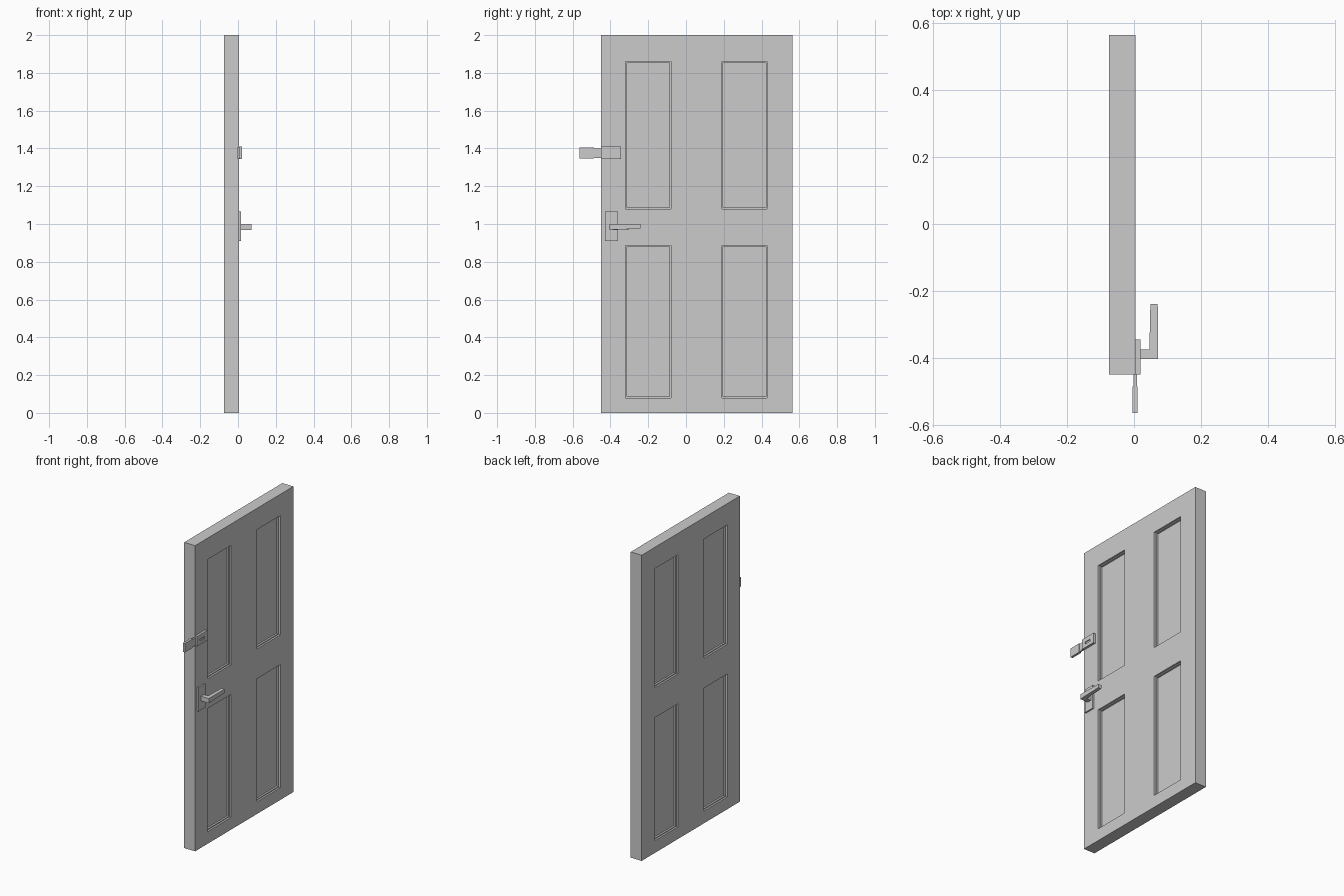
import bpy, bmesh

if "Cube" in bpy.data.objects:
    bpy.data.objects.remove(bpy.data.objects["Cube"])


def finish(name, bm):
    bmesh.ops.recalc_face_normals(bm, faces=bm.faces[:])
    me = bpy.data.meshes.new(name)
    bm.to_mesh(me)
    bm.free()
    ob = bpy.data.objects.new(name, me)
    bpy.context.collection.objects.link(ob)
    return ob


def add_box(bm, x, y, z):
    vs = bmesh.ops.create_cube(bm, size=1)["verts"]
    for v in vs:
        v.co = [a + (c + .5) * (b - a) for c, (a, b) in zip(v.co, (x, y, z))]
    return vs


def cut(bm, axis, values):
    normal = [0, 0, 0]
    normal[axis] = 1
    for c in values:
        co = [0, 0, 0]
        co[axis] = c
        bmesh.ops.bisect_plane(bm, geom=bm.verts[:] + bm.edges[:] + bm.faces[:],
                               plane_co=co, plane_no=normal)


def inset(bm, faces, thickness, depth):
    # narrow the face in its plane, then push it straight in along x
    if thickness:
        bmesh.ops.inset_individual(bm, faces=faces, thickness=thickness, depth=0)
    for f in faces:
        n = f.normal.copy()
        new = bmesh.ops.extrude_discrete_faces(bm, faces=[f])["faces"][0]
        for v in new.verts:
            v.co -= n * depth
        yield new


# Door leaf with four stepped panels on both sides
YS = [(-.32, -.08), (.19, .43)]
ZS = [(.08, .885), (1.08, 1.86)]
bm = bmesh.new()
add_box(bm, (-.075, .005), (-.45, .565), (0, 2))
cut(bm, 1, [v for p in YS for v in p])
cut(bm, 2, [v for p in ZS for v in p])
bm.normal_update()


def is_panel(f):
    c = f.calc_center_median()
    return (abs(f.normal.x) > .9 and any(a < c.y < b for a, b in YS)
            and any(a < c.z < b for a, b in ZS))


panels = [f for f in bm.faces if is_panel(f)]
panels = list(inset(bm, panels, 0, .012))
bm.normal_update()
list(inset(bm, panels, .009, .012))
finish("door_leaf", bm)

# Latch plate with a shallow slot
bm = bmesh.new()
add_box(bm, (.005, .02), (-.45, -.345), (1.345, 1.41))
cut(bm, 1, (-.422, -.375))
cut(bm, 2, (1.368, 1.382))
bm.normal_update()
slot = [f for f in bm.faces if f.normal.x > .9
        and -.422 < f.calc_center_median().y < -.375
        and 1.368 < f.calc_center_median().z < 1.382]
list(inset(bm, slot, 0, .006))
finish("latch_plate", bm)

# Latch tongue: thin neck and thicker end
bm = bmesh.new()
add_box(bm, (-.001, .009), (-.486, -.445), (1.35, 1.401))
add_box(bm, (-.004, .011), (-.565, -.486), (1.346, 1.405))
finish("latch_tongue", bm)

# Handle backplate
bm = bmesh.new()
add_box(bm, (.005, .015), (-.43, -.36), (.91, 1.065))
finish("handle_plate", bm)

# L-shaped lever, tapering slightly towards its tip
profile = [(.013, -.404), (.072, -.404), (.071, -.24), (.049, -.24),
           (.046, -.375), (.013, -.375)]
bm = bmesh.new()
face = bm.faces.new([bm.verts.new((x, y, .969)) for x, y in profile])
top = bmesh.ops.extrude_face_region(bm, geom=[face])["geom"]
for v in top:
    if isinstance(v, bmesh.types.BMVert):
        v.co.z = 1.0
for v in bm.verts:
    if v.co.y > -.3:
        v.co.z = .975 if v.co.z < .98 else .999
finish("handle_lever", bm)
